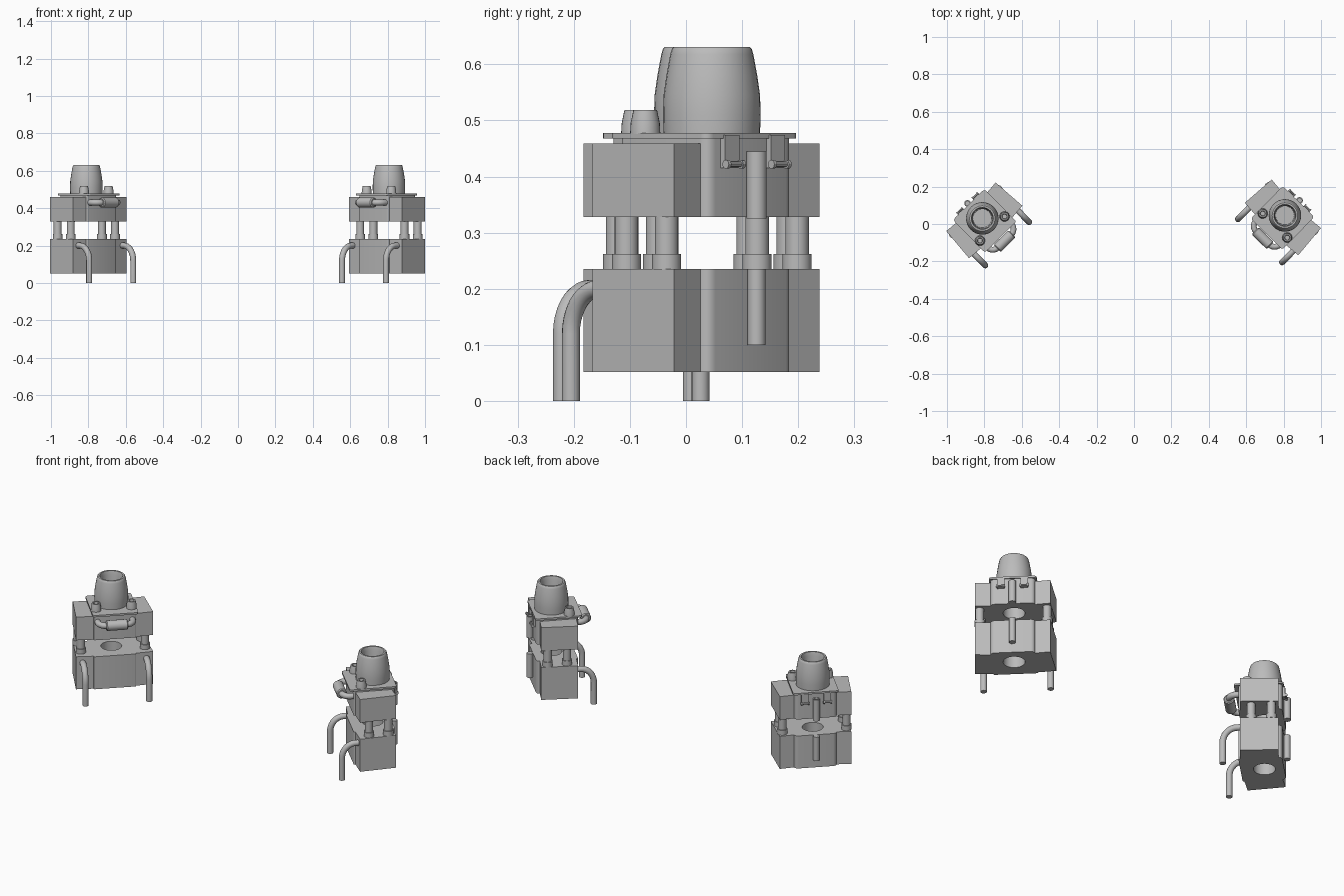
import bpy, bmesh, math
from mathutils import Matrix, Vector

if "Cube" in bpy.data.objects:
    bpy.data.objects.remove(bpy.data.objects["Cube"])

gray = bpy.data.materials.new("metal_gray")
gray.diffuse_color = (0.5, 0.5, 0.5, 1)
gray.use_nodes = True
gray.node_tree.nodes["Principled BSDF"].inputs["Base Color"].default_value = gray.diffuse_color
parts = []


def finish(bm, name):
    bmesh.ops.recalc_face_normals(bm, faces=bm.faces)
    me = bpy.data.meshes.new(name)
    bm.to_mesh(me)
    bm.free()
    me.materials.append(gray)
    ob = bpy.data.objects.new(name, me)
    bpy.context.collection.objects.link(ob)
    parts.append(ob)
    return ob


def circle(r, n=32):
    return [(r * math.cos(2 * math.pi * i / n), r * math.sin(2 * math.pi * i / n)) for i in range(n)]


def rounded(x, y0, y1, r_front, r_back, n=4):
    """Outline of a box from y0 (front) to y1 (back) with rounded corners."""
    pts = []
    for cx, cy, r, a in ((x, y1, r_back, 0), (-x, y1, r_back, 90),
                         (-x, y0, r_front, 180), (x, y0, r_front, 270)):
        ox = cx - math.copysign(r, cx)
        oy = cy - math.copysign(r, cy)
        for i in range(n + 1):
            t = math.radians(a + 90 * i / n)
            pts.append((ox + r * math.cos(t), oy + r * math.sin(t)))
    return pts


def prism(name, outline, z0, z1, hole=0):
    """Upright prism, optionally with a round bore at the origin."""
    bm = bmesh.new()
    loops = [outline] + ([circle(hole)] if hole else [])
    caps = {z0: [], z1: []}
    for pts in loops:
        rings = [[bm.verts.new((x, y, z)) for x, y in pts] for z in (z0, z1)]
        for i in range(len(pts)):
            j = (i + 1) % len(pts)
            f = bm.faces.new((rings[0][i], rings[0][j], rings[1][j], rings[1][i]))
            caps[z0].append(bm.edges.get((rings[0][i], rings[0][j])))
            caps[z1].append(bm.edges.get((rings[1][i], rings[1][j])))
    for edges in caps.values():
        bmesh.ops.triangle_fill(bm, edges=edges, use_beauty=True)
    return finish(bm, name)


def lathe(name, profile, at=(0, 0, 0), rot=None, n=24):
    """Turned solid from (radius, z) points, with both ends closed."""
    bm = bmesh.new()
    rings = [[bm.verts.new((x, y, z)) for x, y in circle(r, n)] for r, z in profile]
    for a, b in zip(rings, rings[1:]):
        for i in range(n):
            j = (i + 1) % n
            bm.faces.new((a[i], a[j], b[j], b[i]))
    bm.faces.new(rings[0])
    bm.faces.new(rings[-1])
    m = Matrix.Translation(at)
    if rot:
        m = m @ rot
    bm.transform(m)
    return finish(bm, name)


def tube(name, path, r, n=14):
    """Round tube swept along a path."""
    bm = bmesh.new()
    path = [Vector(p) for p in path]
    rings = []
    for i, p in enumerate(path):
        d = (path[min(i + 1, len(path) - 1)] - path[max(i - 1, 0)]).normalized()
        # every path is planar, so one fixed side axis is enough
        side = Vector((1, 0, 0)) if abs(d.x) < 1e-4 and path[0].x == path[-1].x else Vector((0, 0, 1))
        other = d.cross(side).normalized()
        rings.append([bm.verts.new(p + side * x * r + other * y * r) for x, y in circle(1, n)])
    for a, b in zip(rings, rings[1:]):
        for i in range(n):
            j = (i + 1) % n
            bm.faces.new((a[i], a[j], b[j], b[i]))
    bm.faces.new(rings[0])
    bm.faces.new(rings[-1])
    return finish(bm, name)


along_x = Matrix.Rotation(math.pi / 2, 4, 'Y')
BORE = 0.054

# lower and upper blocks: bored centre with two slightly splayed wings
body = rounded(0.11, -0.118, 0.097, 0.006, 0.02)
prism("lower_body", body, 0.052, 0.235, BORE)
prism("upper_body", body, 0.328, 0.468, BORE)
wing = [(0.185, 0.087), (0.09, 0.078), (0.09, -0.111), (0.2, -0.102)]
for side, s in (("left", -1), ("right", 1)):
    outline = [(s * x, y) for x, y in wing]
    prism("lower_wing_" + side, outline, 0.052, 0.235)
    prism("upper_wing_" + side, outline, 0.328, 0.459)

# cover plate, main nozzle and two small nozzles
prism("cover_plate", rounded(0.118, -0.14, 0.104, 0.012, 0.016), 0.468, 0.478, BORE)
lathe("main_nozzle", [(0.086, 0.476), (0.087, 0.51), (0.086, 0.545), (0.081, 0.58), (0.074, 0.618),
                      (0.071, 0.628), (0.068, 0.631), (0.059, 0.631), (0.054, 0.61), (0.05, 0.50)], n=32)

for side, s in (("left", -1), ("right", 1)):
    lathe("small_nozzle_" + side, [(0.027, 0.476), (0.026, 0.495), (0.021, 0.519), (0.014, 0.519),
                                   (0.012, 0.49)], (s * 0.092, -0.076, 0))
    # pillars with collars between the blocks
    for end, y in (("front", -0.05), ("back", 0.05)):
        lathe(f"pillar_{end}_{side}", [(0.026, 0.234), (0.026, 0.262), (0.021, 0.262), (0.021, 0.33)],
              (s * 0.166, y, 0))
    # bent leg pipe
    bend = [math.radians(a) for a in range(0, 91, 10)]
    path = [(s * 0.165, -0.09, 0.2)]
    path += [(s * 0.165, -0.12 - 0.07 * math.sin(t), 0.12 + 0.08 * math.cos(t)) for t in bend]
    tube("leg_pipe_" + side, path + [(s * 0.165, -0.19, 0)], 0.016)
    # rear clip with a cross pin
    clip = [(s * 0.058 + x, y) for x, y in ((-0.018, 0.09), (0.018, 0.09), (0.018, 0.108), (-0.018, 0.108))]
    prism("rear_clip_" + side, clip, 0.415, 0.474)
    lathe("clip_pin_" + side, [(0.008, -0.022), (0.008, -0.015), (0.005, -0.015), (0.005, 0.015),
                               (0.008, 0.015), (0.008, 0.022)], (s * 0.058, 0.113, 0.422), along_x, 12)

# front loop pipe with a thick sleeve
R = 0.04
arc = [math.radians(a) for a in range(0, 91, 15)]
half = [(0.09, -0.105, 0.43)]
half += [(0.09 - R + R * math.cos(t), -0.13 - R * math.sin(t), 0.43) for t in arc]
tube("loop_pipe", half + [(-x, y, z) for x, y, z in reversed(half)], 0.016)
lathe("loop_sleeve", [(0.022, -0.056), (0.027, -0.051), (0.027, 0.051), (0.022, 0.056)],
      (0, -0.17, 0.43), along_x)

# rear vertical pipes
lathe("rear_pipe_lower", [(0.016, 0.1), (0.016, 0.235)], (0, 0.112, 0))
lathe("rear_pipe_upper", [(0.018, 0.325), (0.018, 0.445), (0.012, 0.445), (0.012, 0.42)], (0, 0.112, 0))

# smooth round surfaces while keeping hard edges
bpy.ops.object.select_all(action='DESELECT')
for ob in parts:
    ob.select_set(True)
bpy.context.view_layer.objects.active = parts[0]
bpy.ops.object.shade_smooth_by_angle(angle=math.radians(30))

# place the unit on the left and a matching copy on the right
angle = math.radians(44.5)
for ob in list(parts):
    twin = ob.copy()
    twin.name = "second_" + ob.name
    bpy.context.collection.objects.link(twin)
    ob.matrix_world = Matrix.Translation((-0.811, 0.03, 0)) @ Matrix.Rotation(angle, 4, 'Z')
    twin.matrix_world = Matrix.Translation((0.807, 0.046, 0)) @ Matrix.Rotation(-angle, 4, 'Z')
